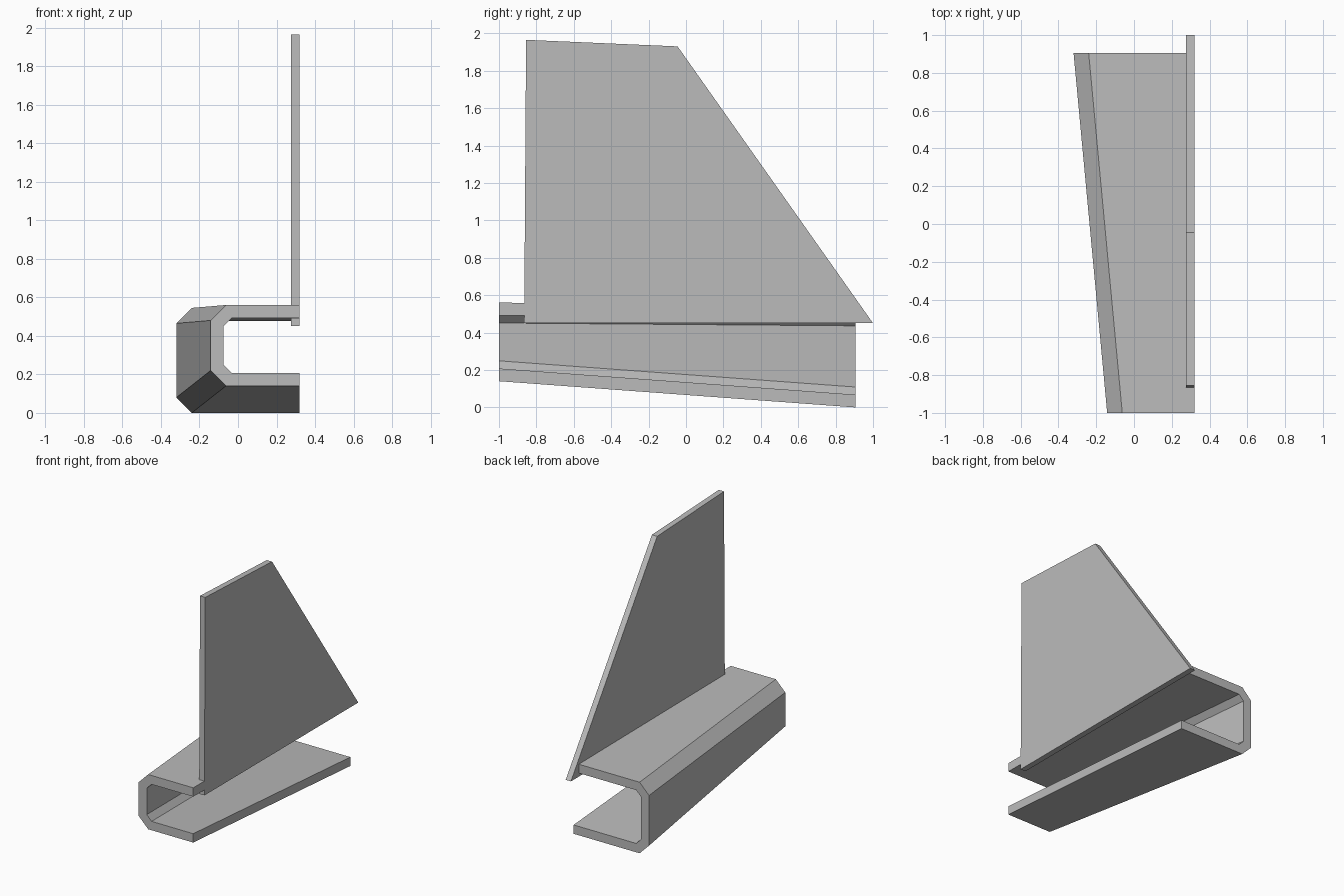
import bpy, bmesh

if "Cube" in bpy.data.objects:
    bpy.data.objects.remove(bpy.data.objects["Cube"])

grey = bpy.data.materials.new("plain grey")
grey.diffuse_color = (0.5, 0.5, 0.5, 1)
grey.use_nodes = True
grey.node_tree.nodes["Principled BSDF"].inputs["Base Color"].default_value = grey.diffuse_color


def loft(name, rings):
    """Closed solid between two matching outlines."""
    bm = bmesh.new()
    a, b = [[bm.verts.new(p) for p in r] for r in rings]
    n = len(a)
    bm.faces.new(a)
    bm.faces.new(b[::-1])
    for i in range(n):
        j = (i + 1) % n
        bm.faces.new((a[j], a[i], b[i], b[j]))
    bmesh.ops.recalc_face_normals(bm, faces=bm.faces)
    me = bpy.data.meshes.new(name)
    bm.to_mesh(me)
    bm.free()
    me.materials.append(grey)
    ob = bpy.data.objects.new(name, me)
    bpy.context.collection.objects.link(ob)
    return ob


def channel_section(y, left, bottom, top, right=0.32, t=0.068):
    """C-shaped outline with chamfered corners, open to +x."""
    def path(x, lo, hi, c):
        return [(right, y, lo), (x + c, y, lo), (x, y, lo + c),
                (x, y, hi - c), (x + c, y, hi), (right, y, hi)]
    return path(left, bottom, top, 0.08) + path(left + t, bottom + t, top - t, 0.041)[::-1]


# Tapering open channel
loft("channel_base", [channel_section(-1.0, -0.142, 0.14, 0.56),
                      channel_section(0.905, -0.32, 0.0, 0.545)])

# Upright fin plate along the upper flange edge
fin = [(-0.865, 0.45), (-0.855, 1.965), (-0.045, 1.93), (1.0, 0.45)]
loft("fin_plate", [[(x, y, z) for y, z in fin] for x in (0.276, 0.3205)])
